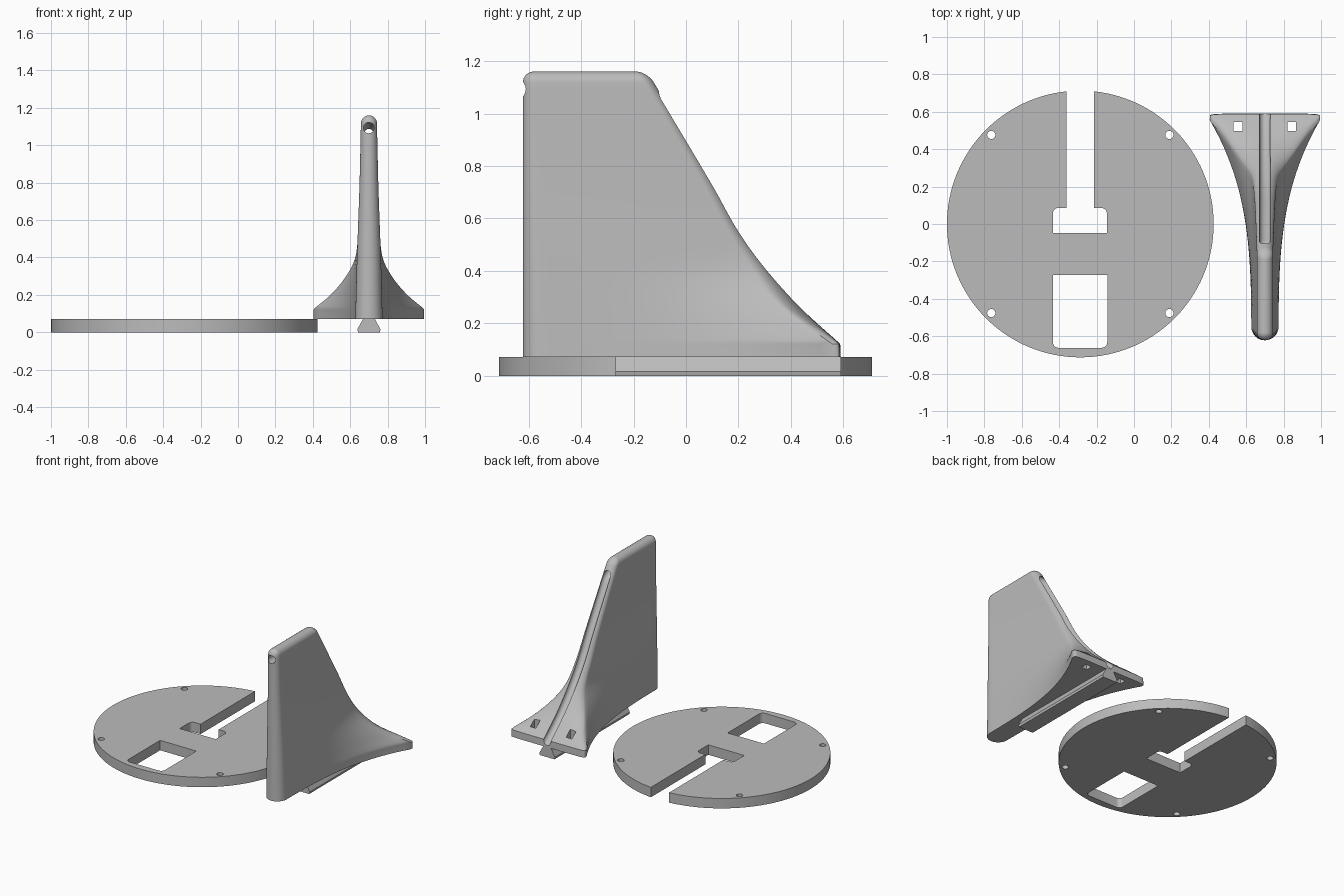
import bpy, bmesh, math

if "Cube" in bpy.data.objects:
    bpy.data.objects.remove(bpy.data.objects["Cube"])

grey = bpy.data.materials.new("plain grey")
grey.diffuse_color = (0.5, 0.5, 0.5, 1)
grey.use_nodes = True
grey.node_tree.nodes["Principled BSDF"].inputs["Base Color"].default_value = grey.diffuse_color
FX = 0.7                                   # fin centre line


def make(name, rings, cyclic_caps=True):
    """Skin a list of closed rings of equal length and cap both ends."""
    bm = bmesh.new()
    loops = [[bm.verts.new(p) for p in ring] for ring in rings]
    for a, b in zip(loops, loops[1:]):
        for i in range(len(a)):
            j = (i + 1) % len(a)
            bm.faces.new((a[i], a[j], b[j], b[i]))
    bm.faces.new(loops[0][::-1])
    bm.faces.new(loops[-1])
    bmesh.ops.recalc_face_normals(bm, faces=bm.faces)
    me = bpy.data.meshes.new(name)
    bm.to_mesh(me)
    bm.free()
    ob = bpy.data.objects.new(name, me)
    bpy.context.collection.objects.link(ob)
    me.materials.append(grey)
    return ob


def prism(name, outline, z0, z1):
    return make(name, [[(x, y, z) for x, y in outline] for z in (z0, z1)])


def circle(cx, cy, r, n):
    return [(cx + r * math.cos(2 * math.pi * i / n), cy + r * math.sin(2 * math.pi * i / n))
            for i in range(n)]


def rounded(x0, x1, y0, y1, r_low, r_high):
    """Rectangle with separate corner radii on its low-y and high-y sides."""
    pts = []
    for x, y, sx, sy, r, start in ((x1, y1, -1, -1, r_high, 0), (x0, y1, 1, -1, r_high, 90),
                                   (x0, y0, 1, 1, r_low, 180), (x1, y0, -1, 1, r_low, 270)):
        steps = 6 if r else 0
        for i in range(steps + 1):
            a = math.radians(start + 90 * i / max(steps, 1))
            if r:
                pts.append((x + sx * r + r * math.cos(a), y + sy * r + r * math.sin(a)))
            else:
                pts.append((x, y))
    return pts


def cut(ob, cutters):
    bpy.context.view_layer.objects.active = ob
    for c in cutters:
        m = ob.modifiers.new("cut", 'BOOLEAN')
        m.operation, m.solver, m.object = 'DIFFERENCE', 'EXACT', c
        bpy.ops.object.modifier_apply(modifier=m.name)
        bpy.data.objects.remove(c)


def smooth(ob, angle):
    bpy.ops.object.select_all(action='DESELECT')
    ob.select_set(True)
    bpy.context.view_layer.objects.active = ob
    bpy.ops.object.shade_smooth_by_angle(angle=math.radians(angle))


def curve(pts, z):
    """Smooth interpolation through (z, value) pairs."""
    n = len(pts)
    slope = [(pts[min(i + 1, n - 1)][1] - pts[max(i - 1, 0)][1]) /
             (pts[min(i + 1, n - 1)][0] - pts[max(i - 1, 0)][0]) for i in range(n)]
    if z <= pts[0][0]:
        return pts[0][1]
    for i in range(n - 1):
        (a, va), (b, vb) = pts[i], pts[i + 1]
        if z <= b:
            h, t = b - a, (z - a) / (b - a)
            return ((2*t**3 - 3*t**2 + 1) * va + (t**3 - 2*t**2 + t) * h * slope[i]
                    + (3*t**2 - 2*t**3) * vb + (t**3 - t**2) * h * slope[i + 1])
    return pts[-1][1]


# Round base plate with keyhole slot, window and four screw holes
DX = -0.287
plate = prism("base_disc", circle(DX, 0, 0.713, 128), 0, 0.072)
cutters = [prism("slot", rounded(-0.36, -0.215, 0.05, 0.9, 0, 0), -0.1, 0.2),
           prism("pocket", rounded(-0.434, -0.145, -0.048, 0.086, 0, 0.03), -0.1, 0.2),
           prism("window", rounded(-0.434, -0.143, -0.662, -0.272, 0.03, 0), -0.1, 0.2)]
for sx in (-1, 1):
    for sy in (-1, 1):
        cutters.append(prism("screw", circle(DX + sx * 0.476, sy * 0.476, 0.022, 24), -0.1, 0.2))
cut(plate, cutters)
smooth(plate, 30)

# Fin profiles against height: rear ridge, body half width, flare half width, rear crown depth
ridge = [(0.12, 0.59), (0.26, 0.437), (0.40, 0.315), (0.55, 0.208), (0.72, 0.113), (1.16, -0.147)]
body = [(0.07, 0.073), (0.4, 0.064), (0.8, 0.05), (1.16, 0.042)]
flare = [(0.125, 0.295), (0.2, 0.205), (0.3, 0.122), (0.4, 0.073), (0.55, 0.058), (0.8, 0.05), (1.16, 0.042)]
crown = [(0.12, 0.03), (0.2, 0.055), (0.3, 0.07), (0.42, 0.06), (0.6, 0.05), (1.16, 0.042)]
square = [(0.12, 8), (0.2, 3), (0.3, 2), (1.16, 2)]
FRONT, TOP, R = -0.622, 1.16, 0.042


def section(z, k=1.0, inset=0.0):
    c, e, d = curve(body, z) * k, curve(flare, z) * k, curve(crown, z) * k
    n, yb, yf = curve(square, z), curve(ridge, z) - inset, FRONT + inset
    half = []
    for i in range(9):                      # rounded leading edge
        a = math.pi / 2 * i / 8
        half.append((c * math.sin(a), yf + c - c * math.cos(a)))
    y0, y1 = yf + c, yb - d
    for i in range(1, 25):                  # side, sweeping out to the flare
        y = y0 + (y1 - y0) * i / 24
        t = (y - yf) / (y1 - yf)
        half.append((c + (e - c) * t ** 3.1, y))
    for i in range(1, 13):                  # rear crown
        a = math.pi / 2 * i / 12
        half.append((e * max(math.cos(a), 0) ** (2 / n) if i < 12 else 0, y1 + d * math.sin(a) ** (2 / n)))
    full = half + [(-x, y) for x, y in half[-2:0:-1]]
    return full


rings = []
heights = [0.072, 0.122] + [0.122 + (TOP - R - 0.122) * (i / 44) ** 1.3 for i in range(1, 45)]
for z in heights:
    rings.append([(FX + x, y, z) for x, y in section(z)])
for i in range(1, 8):                       # rounded top
    a = math.radians(12 * i)
    rings.append([(FX + x, y, TOP - R + R * math.sin(a))
                  for x, y in section(TOP - R + R * math.sin(a), math.cos(a), R * (1 - math.cos(a)))])
fin = make("fin", rings)

# Cable channel: bored in from the front, then open down the rear ridge
path = [(-0.8, 1.093), (-0.3, 1.093), (-0.15, 1.085)]
path += [(curve(ridge, z) - 0.008, z) for z in [1.04 - 0.04 * i for i in range(23)]]
path += [(0.6, 0.112), (0.68, 0.05)]
tube = []
for i, (y, z) in enumerate(path):
    p, q = path[max(i - 1, 0)], path[min(i + 1, len(path) - 1)]
    l = math.hypot(q[0] - p[0], q[1] - p[1])
    ny, nz = -(q[1] - p[1]) / l, (q[0] - p[0]) / l
    tube.append([(FX + u, y + ny * v, z + nz * v) for u, v in circle(0, 0, 0.029, 20)])
holes = [make("channel", tube)]
for s in (-1, 1):                           # square fixing holes in the flare
    x = FX + s * 0.144
    holes.append(prism("fixing", rounded(x - 0.023, x + 0.023, 0.497, 0.545, 0, 0), -0.1, 0.5))
cut(fin, holes)
smooth(fin, 35)

# Dovetail rail under the fin
prof = [(0.03, 0.074), (0.062, 0.016), (0.058, 0.0), (-0.058, 0.0), (-0.062, 0.016), (-0.03, 0.074)]
rail = make("dovetail_rail", [[(FX + x, y, z) for x, z in prof] for y in (-0.268, 0.59)])
